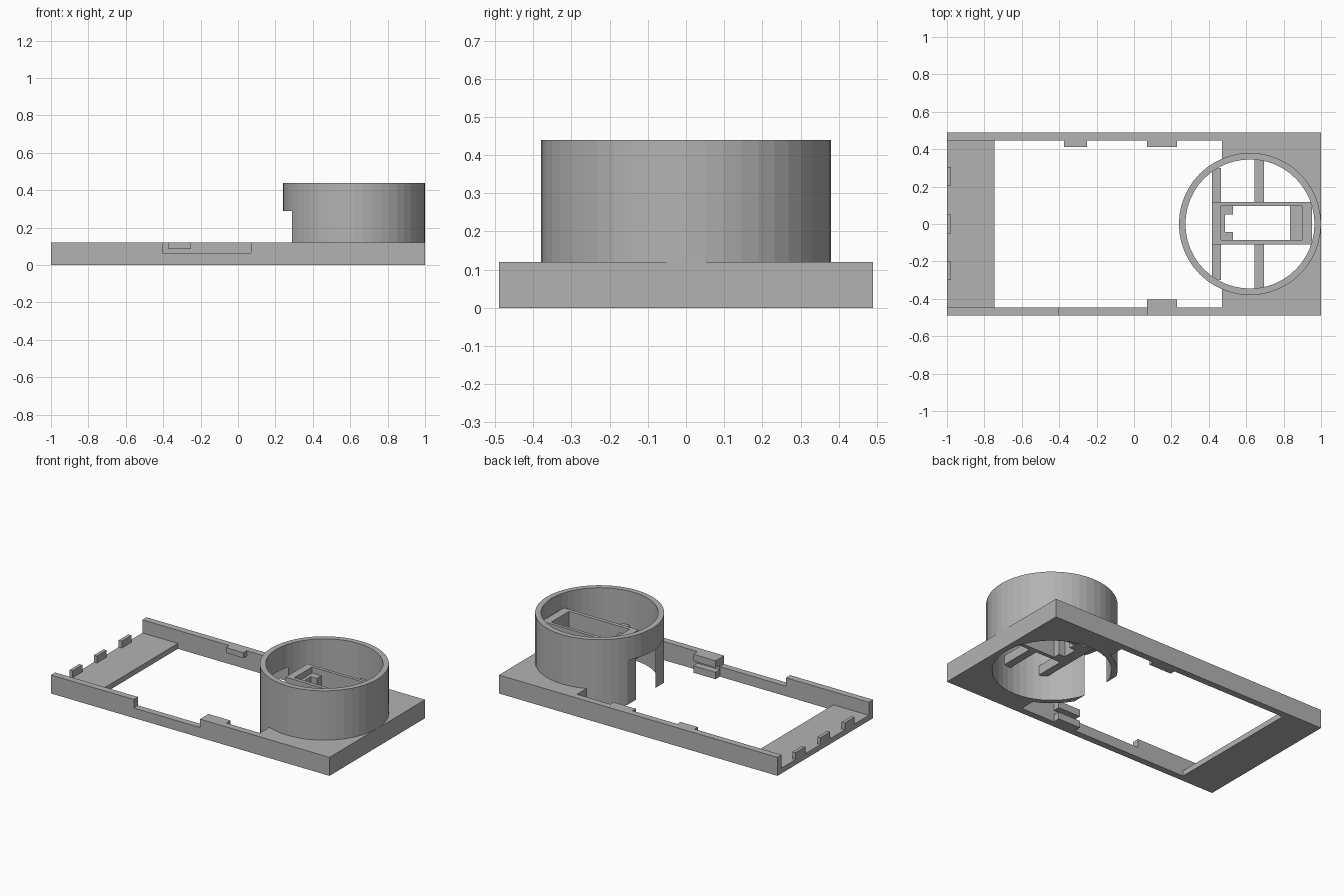
import bpy, bmesh
from mathutils import Matrix, Vector

cube = bpy.data.objects.get("Cube")
if cube:
    bpy.data.objects.remove(cube, do_unlink=True)

grey = bpy.data.materials.new("plain grey")
grey.use_nodes = True
colour = (0.45, 0.45, 0.45, 1)
grey.diffuse_color = colour
grey.node_tree.nodes["Principled BSDF"].inputs["Base Color"].default_value = colour


def add_object(name, bm, helper=False):
    mesh = bpy.data.meshes.new(name)
    bm.to_mesh(mesh)
    bm.free()
    mesh.materials.append(grey)
    obj = bpy.data.objects.new(name, mesh)
    bpy.context.collection.objects.link(obj)
    if helper:
        obj.hide_render = True
        obj.hide_set(True)
        obj.display_type = 'WIRE'
    return obj


def box(name, x, y, z, helper=False):
    """Box from its extents along each axis."""
    bm = bmesh.new()
    spans = (x, y, z)
    centre = Vector([(a + b) / 2 for a, b in spans])
    size = Matrix.Diagonal([b - a for a, b in spans] + [1])
    bmesh.ops.create_cube(bm, size=1, matrix=Matrix.Translation(centre) @ size)
    return add_object(name, bm, helper)


def drum(name, radius, z, helper=False):
    """Upright cylinder on the collar axis."""
    bm = bmesh.new()
    bmesh.ops.create_cone(bm, cap_ends=True, segments=48, radius1=radius, radius2=radius,
                          depth=z[1] - z[0],
                          matrix=Matrix.Translation((0.62, 0, (z[0] + z[1]) / 2)))
    return add_object(name, bm, helper)


def cut(obj, cutter):
    mod = obj.modifiers.new("cut", 'BOOLEAN')
    mod.operation = 'DIFFERENCE'
    mod.solver = 'EXACT'
    mod.object = cutter


H = 0.12      # frame height
W = 0.49      # half width
IN = 0.447    # inner face of the side rails

# Thick end block with a round hole
bore = drum("collar_bore_cutter", 0.345, (-0.1, 0.6), True)
block = box("end_block", (0.47, 1), (-W, W), (0, H))
cut(block, bore)

# Round collar, with an opening towards the frame
collar = drum("round_collar", 0.38, (0, 0.44))
cut(collar, bore)
cut(collar, box("collar_opening_cutter", (0.1, 0.29), (-0.5, 0.5), (-0.1, 0.29), True))

# Side rails, the front one with a long notch
box("back_rail", (-1, 0.47), (IN, W), (0, H))
front_rail = box("front_rail", (-1, 0.47), (-W, -IN), (0, H))
cut(front_rail, box("rail_notch_cutter", (-0.405, 0.07), (-0.6, -0.4), (0.065, 0.2), True))

# Thin end plate with three small teeth
box("end_plate", (-1, -0.745), (-IN, IN), (0, 0.035))
for i, y in enumerate((-0.25, 0, 0.255)):
    box(f"end_tooth_{i + 1}", (-1, -0.978), (y - 0.05, y + 0.05), (0.035, 0.08))

# Slotted clips on both rails and a small upper tab
slot = box("clip_slot_cutter", (0, 0.3), (-0.446, 0.446), (0.045, 0.075), True)
for name, y in (("back_clip", (0.413, IN)), ("front_clip", (-IN, -0.403))):
    cut(box(name, (0.07, 0.23), y, (0, H)), slot)
box("back_tab", (-0.375, -0.25), (0.413, IN), (0.085, H))

# Holder box inside the collar
LOW, TOP = 0.16, 0.34
holder = box("holder_box", (0.417, 0.953), (-0.11, 0.118), (LOW, TOP))
cut(holder, box("holder_cutter", (0.465, 0.9), (-0.086, 0.097), (0, 0.5), True))
box("holder_ledge", (0.835, 0.9), (-0.086, 0.097), (LOW, LOW + 0.06))
box("holder_back_lip", (0.465, 0.487), (-0.086, 0.097), (LOW, TOP - 0.04))
for side, y in (("left", (-0.086, -0.042)), ("right", (0.052, 0.097))):
    box(f"holder_{side}_lip", (0.487, 0.53), y, (LOW, TOP - 0.04))

# Cross bars joining the holder to the collar
for i, (x, reach) in enumerate((((0.417, 0.465), 0.3), ((0.645, 0.695), 0.35))):
    box(f"cross_bar_{i + 1}_back", x, (0.118, reach), (LOW, LOW + 0.06))
    box(f"cross_bar_{i + 1}_front", x, (-reach, -0.11), (LOW, LOW + 0.06))
